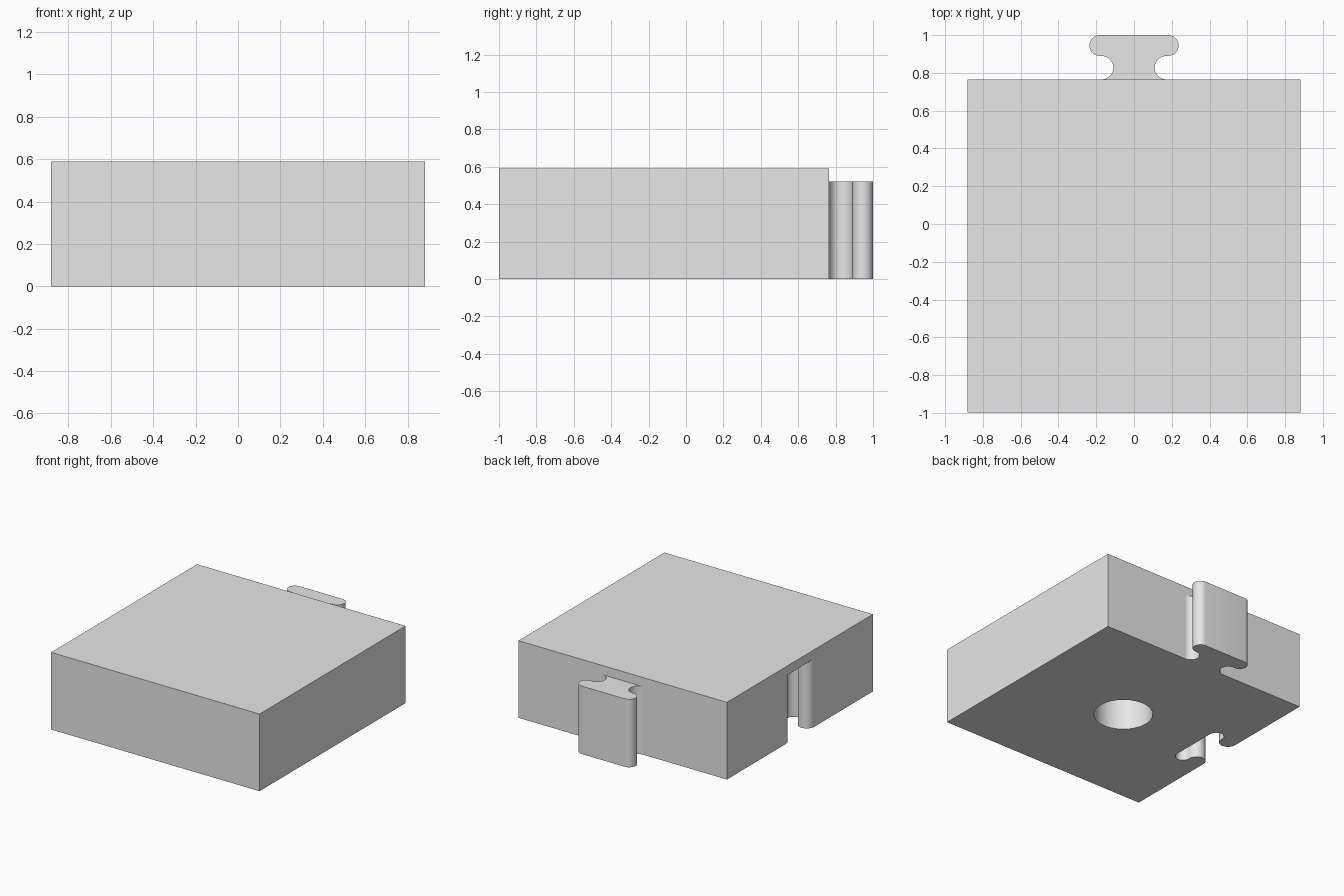
import bpy, bmesh, math

if "Cube" in bpy.data.objects:
    bpy.data.objects.remove(bpy.data.objects["Cube"])

HALF, TOP, TAB_TOP = 0.882, 0.59, 0.52
BACK = 0.765                 # back face of the block
MID_Y = BACK - HALF          # centre of the block

grey = bpy.data.materials.new("grey")
grey.diffuse_color = (0.8, 0.8, 0.8, 1)
grey.use_nodes = True
grey.node_tree.nodes["Principled BSDF"].inputs["Base Color"].default_value = grey.diffuse_color


def prism(name, outline, z0, z1):
    """Extrude a closed outline of (x, y) points from z0 to z1."""
    bm = bmesh.new()
    base = bm.faces.new([bm.verts.new((x, y, z0)) for x, y in outline])
    top = bmesh.ops.extrude_face_region(bm, geom=[base])["geom"]
    for v in top:
        if isinstance(v, bmesh.types.BMVert):
            v.co.z = z1
    bmesh.ops.recalc_face_normals(bm, faces=bm.faces)
    me = bpy.data.meshes.new(name)
    bm.to_mesh(me)
    bm.free()
    me.materials.append(grey)
    ob = bpy.data.objects.new(name, me)
    bpy.context.collection.objects.link(ob)
    return ob


def arc(cx, cy, r, a0, a1, n):
    steps = [math.radians(a0 + (a1 - a0) * i / n) for i in range(n + 1)]
    return [(cx + r * math.cos(a), cy + r * math.sin(a)) for a in steps]


def connector(overlap):
    """Dovetail outline pointing along +y, with its root at y = 0."""
    neck, lobe = 0.0625, 0.055
    right = [(0.165, -overlap)]
    right += arc(0.172, neck, neck, 263, 90, 16)                 # hollow neck
    right += arc(0.181, 0.235 - lobe, lobe, -90, 90, 16)         # round lobe
    return right + [(-x, y) for x, y in reversed(right)]


def combine(target, other, operation):
    mod = target.modifiers.new(operation.title(), 'BOOLEAN')
    mod.operation, mod.solver, mod.object = operation, 'EXACT', other
    bpy.context.view_layer.objects.active = target
    bpy.ops.object.modifier_apply(modifier=mod.name)
    bpy.data.objects.remove(other)


# Square block
block = prism("block", [(-HALF, BACK - 2 * HALF), (HALF, BACK - 2 * HALF),
                        (HALF, BACK), (-HALF, BACK)], 0, TOP)

# Matching slot in the left side, open at the bottom
slot = prism("slot_cutter", [(y - HALF, MID_Y - x) for x, y in connector(0.05)],
             -0.1, TAB_TOP)
combine(block, slot, 'DIFFERENCE')

# Round blind hole in the underside
hole = prism("hole_cutter", arc(0, MID_Y, 0.207, 0, 352.5, 47), -0.1, TAB_TOP)
combine(block, hole, 'DIFFERENCE')

# Connector tab on the back
tab = prism("connector_tab", [(x, y + BACK) for x, y in connector(0.05)], 0, TAB_TOP)
combine(block, tab, 'UNION')

bpy.ops.object.select_all(action='DESELECT')
block.select_set(True)
bpy.context.view_layer.objects.active = block
bpy.ops.object.shade_smooth_by_angle(angle=math.radians(30))
